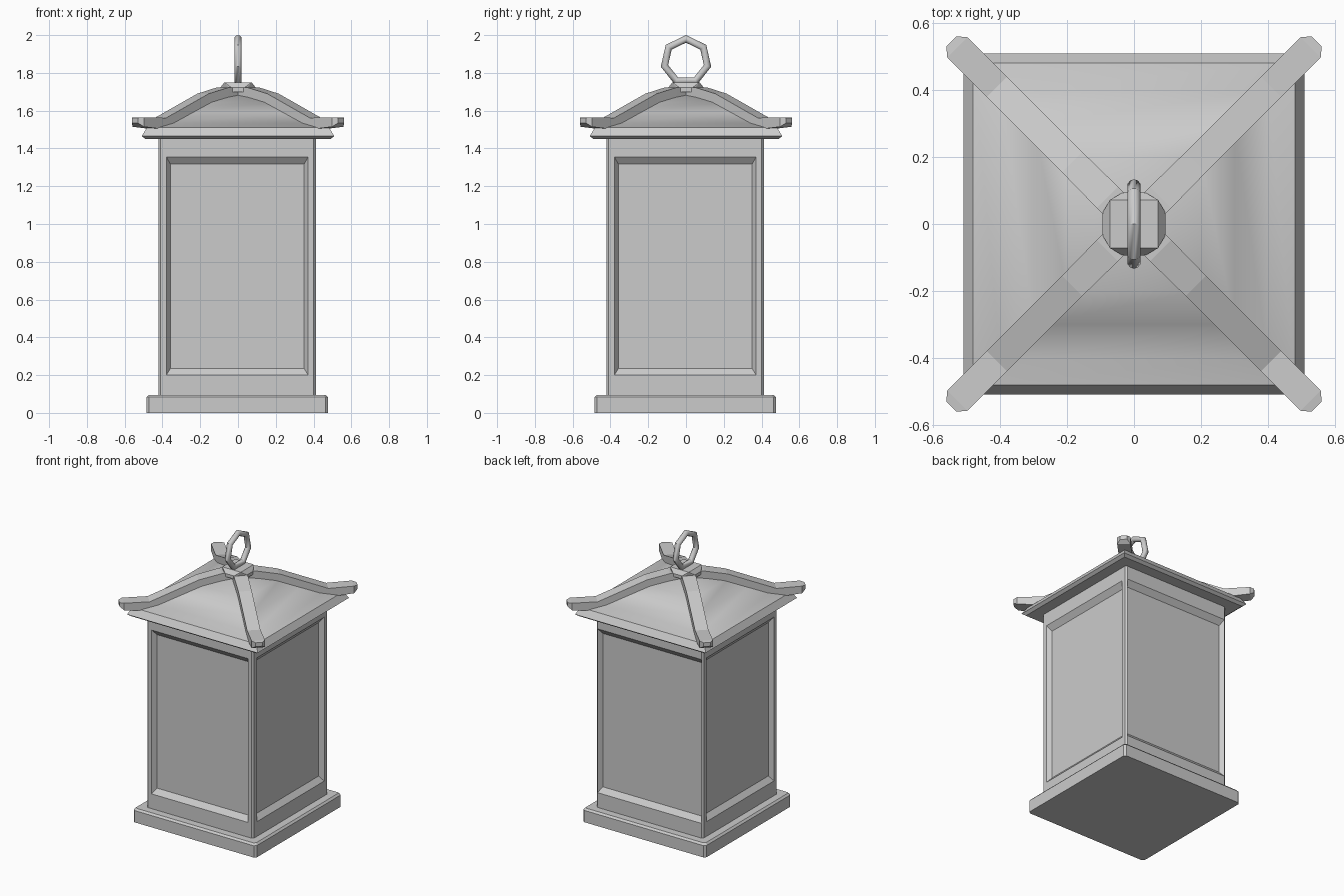
import bpy, bmesh, math
from mathutils import Matrix, Vector

old = bpy.data.objects.get("Cube")
if old:
    bpy.data.objects.remove(old, do_unlink=True)

grey = bpy.data.materials.new("plain_grey")
grey.use_nodes = True
grey.diffuse_color = (0.6, 0.6, 0.6, 1)
grey.node_tree.nodes["Principled BSDF"].inputs["Base Color"].default_value = (0.6, 0.6, 0.6, 1)

SHIFT = Vector((-0.004, -0.004, 0))


def finish(name, bm, smooth=None):
    bmesh.ops.recalc_face_normals(bm, faces=bm.faces)
    mesh = bpy.data.meshes.new(name)
    bm.to_mesh(mesh)
    bm.free()
    mesh.materials.append(grey)
    ob = bpy.data.objects.new(name, mesh)
    bpy.context.collection.objects.link(ob)
    if smooth:
        bpy.ops.object.select_all(action='DESELECT')
        ob.select_set(True)
        bpy.context.view_layer.objects.active = ob
        bpy.ops.object.shade_smooth_by_angle(angle=math.radians(smooth))
    return ob


def loft(bm, rings, closed=False):
    """Skin a list of point rings; cap both ends unless the loft is closed."""
    loops = [[bm.verts.new(p) for p in ring] for ring in rings]
    pairs = list(zip(loops, loops[1:]))
    if closed:
        pairs.append((loops[-1], loops[0]))
    for a, b in pairs:
        n = len(a)
        for i in range(n):
            bm.faces.new((a[i], a[(i + 1) % n], b[(i + 1) % n], b[i]))
    if not closed:
        bm.faces.new(loops[0])
        bm.faces.new(loops[-1])


def square(half, z, cut=0.0):
    """Square ring at height z, optionally with cut corners."""
    pts = []
    for k in range(4):
        turn = Matrix.Rotation(k * math.pi / 2, 3, 'Z')
        corner = [(half, half)] if not cut else [(half, half - cut), (half - cut, half)]
        pts += [turn @ Vector((x, y, z)) for x, y in corner]
    return pts


# Plinth with softened edges
bm = bmesh.new()
loft(bm, [square(0.48, 0, 0.014), square(0.48, 0.083, 0.014), square(0.468, 0.096, 0.014)])
bmesh.ops.translate(bm, verts=bm.verts, vec=SHIFT)
finish("plinth", bm)

# Body: chamfered post with a recessed panel on each side
bm = bmesh.new()
loft(bm, [square(0.417, 0.09, 0.012), square(0.417, 1.46, 0.012)])
sides = [f for f in bm.faces if f.calc_area() > 0.9]
for f in sides:
    bmesh.ops.inset_region(bm, faces=[f], thickness=0.042, depth=0)
    for v in f.verts:
        v.co.z = 0.2 if v.co.z < 0.7 else 1.355
    bmesh.ops.inset_region(bm, faces=[f], thickness=0.03, depth=-0.03)
    for v in f.verts:
        v.co.z = 0.235 if v.co.z < 0.7 else 1.317
bmesh.ops.translate(bm, verts=bm.verts, vec=SHIFT)
finish("lantern_body", bm)

# Roof: eave rim and gently curved hipped panels
bm = bmesh.new()
profile = [(0.49, 1.45), (0.51, 1.465), (0.482, 1.51), (0.40, 1.535),
           (0.30, 1.59), (0.20, 1.645), (0.12, 1.67), (0.05, 1.685)]
loft(bm, [square(h, z) for h, z in profile])
finish("roof", bm, 25)

# Four hip ribs: distance from axis, underside, top, half width
stations = [(0.0, 1.66, 1.725, 0.045), (0.08, 1.67, 1.723, 0.045),
            (0.185, 1.635, 1.69, 0.043), (0.41, 1.50, 1.562, 0.043),
            (0.528, 1.515, 1.565, 0.043), (0.546, 1.535, 1.562, 0.022)]
for k, label in enumerate(("back_left", "back_right", "front_right", "front_left")):
    bm = bmesh.new()
    rings = []
    for d, low, top, w in stations:
        r = d * math.sqrt(2)
        rings.append([(r, -w, low), (r, w, low), (r, w, top), (r, -w, top)])
    loft(bm, rings)
    bmesh.ops.rotate(bm, verts=bm.verts, matrix=Matrix.Rotation(math.pi / 4 + k * math.pi / 2, 3, 'Z'))
    finish("roof_rib_" + label, bm)

# Cap: octagonal foot rising to a square top
bm = bmesh.new()
for p in square(0.094, 1.722, 0.06) + square(0.094, 1.70, 0.06) + square(0.072, 1.75):
    bm.verts.new(p)
bmesh.ops.convex_hull(bm, input=bm.verts)
bmesh.ops.dissolve_limit(bm, angle_limit=0.02, verts=bm.verts, edges=bm.edges)
finish("roof_cap", bm)

# Seven-sided hanging ring
bm = bmesh.new()
SIDES, TUBE = 7, 10
rings = []
for i in range(SIDES):
    a = 2 * math.pi * i / SIDES
    ring = []
    for j in range(TUBE):
        b = 2 * math.pi * j / TUBE
        r = 0.117 + 0.02 * math.cos(b)
        ring.append((0.02 * math.sin(b), r * math.sin(a), 1.863 + r * math.cos(a)))
    rings.append(ring)
loft(bm, rings, closed=True)
finish("hanging_ring", bm, 45)
